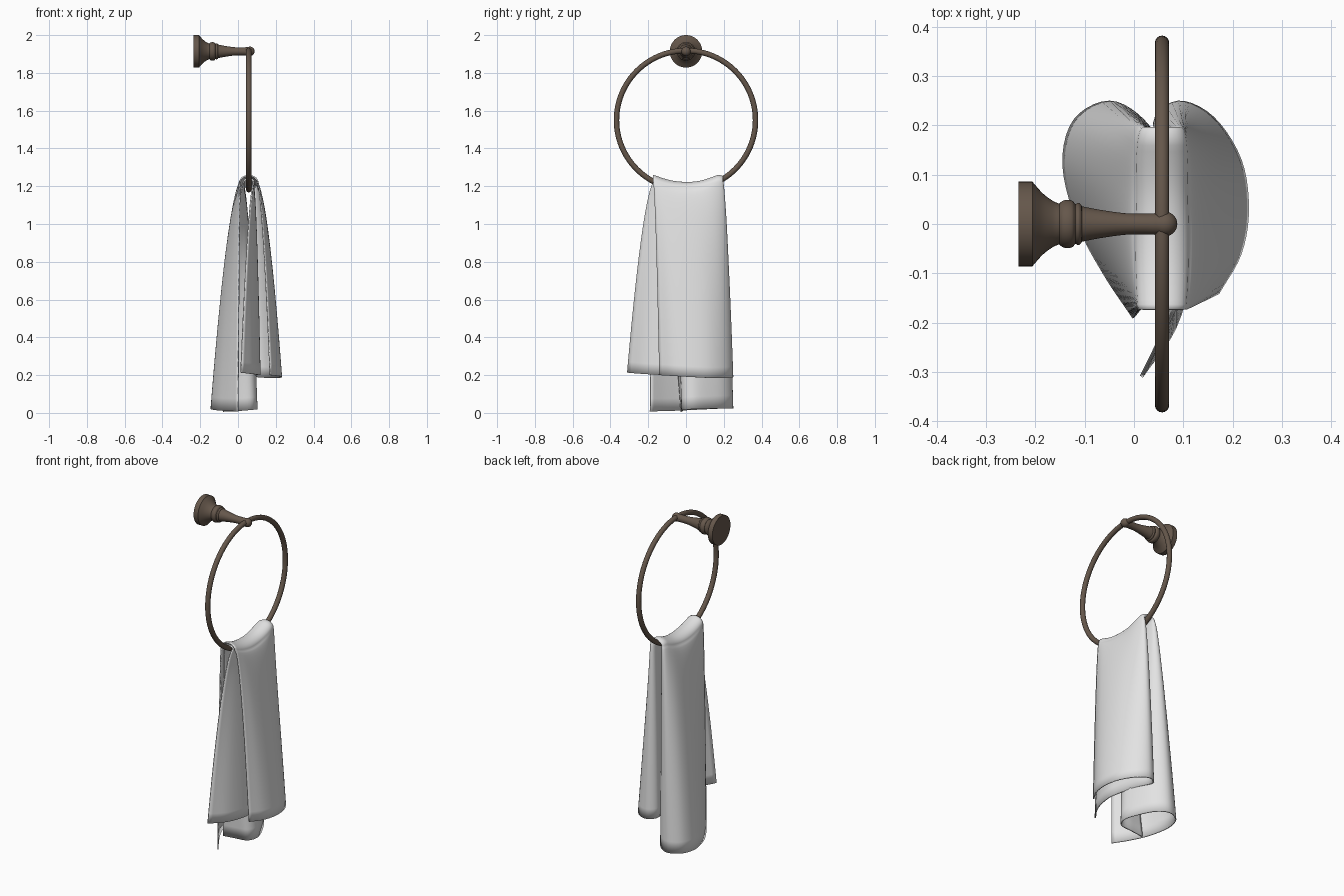
import bpy
import bmesh
import math
from mathutils import Vector

if "Cube" in bpy.data.objects:
    bpy.data.objects.remove(bpy.data.objects["Cube"])

RING_X, RING_Z, RING_R, TUBE = 0.057, 1.55, 0.368, 0.0145
MOUNT_Z = 1.914


def material(name, color):
    mat = bpy.data.materials.new(name)
    mat.use_nodes = True
    mat.diffuse_color = color
    mat.node_tree.nodes["Principled BSDF"].inputs["Base Color"].default_value = color
    return mat


bronze = material("dark bronze", (0.13, 0.095, 0.07, 1))
cloth = material("white cloth", (0.77, 0.77, 0.77, 1))


def finish(obj, mat, angle):
    obj.data.materials.clear()
    obj.data.materials.append(mat)
    bpy.ops.object.select_all(action="DESELECT")
    obj.select_set(True)
    bpy.context.view_layer.objects.active = obj
    bpy.ops.object.shade_smooth_by_angle(angle=math.radians(angle))


def object_from(bm, name):
    mesh = bpy.data.meshes.new(name)
    bm.to_mesh(mesh)
    bm.free()
    obj = bpy.data.objects.new(name, mesh)
    bpy.context.collection.objects.link(obj)
    return obj


def spline(points, steps):
    """Catmull-Rom samples through control points."""
    pts = [Vector(p) for p in points]
    pts = [2 * pts[0] - pts[1]] + pts + [2 * pts[-1] - pts[-2]]
    out = []
    for a, b, c, d in zip(pts, pts[1:], pts[2:], pts[3:]):
        for i in range(steps):
            t = i / steps
            out.append(0.5 * (2 * b + (c - a) * t + (2 * a - 5 * b + 4 * c - d) * t ** 2
                              + (3 * b - a - 3 * c + d) * t ** 3))
    return out + [pts[-2]]


# Hanging ring
bpy.ops.mesh.primitive_torus_add(
    major_segments=96, minor_segments=16, major_radius=RING_R, minor_radius=TUBE,
    location=(RING_X, 0, RING_Z), rotation=(0, math.pi / 2, 0))
ring = bpy.context.object
ring.name = "ring"
finish(ring, bronze, 60)

# Wall mount: turned profile (x, radius) ending in a ball
flange = [(-0.235, 0), (-0.235, 0.086), (-0.206, 0.086)]
neck = spline([(-0.204, 0.083), (-0.185, 0.062), (-0.165, 0.047), (-0.151, 0.041)], 4)
bead = spline([(-0.151, 0.042), (-0.145, 0.047), (-0.135, 0.049), (-0.125, 0.047),
               (-0.12, 0.041)], 3)
collar = spline([(-0.119, 0.04), (-0.113, 0.043), (-0.107, 0.039)], 3)
arm = spline([(-0.106, 0.036), (-0.07, 0.029), (-0.02, 0.022), (0.02, 0.021),
              (0.045, 0.022)], 4)
ball = [(0.063 - 0.025 * math.cos(a), 0.025 * math.sin(a))
        for a in [math.radians(60 + 15 * i) for i in range(9)]]
profile = flange + neck + bead + collar + arm + ball
bm = bmesh.new()
verts = [bm.verts.new((x, 0, MOUNT_Z + r)) for x, r in profile]
edges = [bm.edges.new(pair) for pair in zip(verts, verts[1:])]
bmesh.ops.spin(bm, geom=verts + edges, cent=(0, 0, MOUNT_Z), axis=(1, 0, 0),
               angle=math.tau, steps=40, use_duplicate=False)
bmesh.ops.remove_doubles(bm, verts=bm.verts, dist=0.0002)
bmesh.ops.recalc_face_normals(bm, faces=bm.faces)
finish(object_from(bm, "wall_mount"), bronze, 40)

# Towel cross-sections, from the outer free edge round the fold to the inner one
STEPS = 5
# Over the ring: (distance from ring centreline, y)
top = spline([(0.046, -0.174), (0.05, -0.12), (0.052, -0.03), (0.05, 0.06), (0.05, 0.135),
              (0.043, 0.188), (0.029, 0.184), (0.026, 0.12), (0.026, 0.04),
              (0.026, -0.04), (0.026, -0.11), (0.027, -0.17)], STEPS)
# Lower hems: (x, y, z)
front_hem = spline([(0.17, -0.14, 0.2), (0.215, -0.06, 0.195), (0.23, 0.03, 0.19),
                    (0.215, 0.13, 0.185), (0.16, 0.215, 0.185), (0.09, 0.247, 0.19),
                    (0.042, 0.205, 0.195), (0.075, 0.11, 0.2), (0.105, 0, 0.2),
                    (0.115, -0.09, 0.2), (0.083, -0.21, 0.205), (0.015, -0.31, 0.213)], STEPS)
back_hem = spline([(0, -0.19, 0.008), (-0.06, -0.1, 0.01), (-0.112, 0, 0.014),
                   (-0.142, 0.12, 0.02), (-0.12, 0.21, 0.024), (-0.05, 0.247, 0.024),
                   (0.018, 0.21, 0.024), (0.068, 0.13, 0.022), (0.1, 0.04, 0.02),
                   (0.075, -0.015, 0.016), (0, -0.02, 0.01), (-0.08, -0.025, 0.006)], STEPS)


def rest_height(y):
    """Height of the ring's centreline, levelling off at the towel's ends."""
    return RING_Z - math.sqrt(RING_R ** 2 - min(abs(y), 0.168) ** 2)


def drop_row(hem, side, t):
    """One row of a hanging half, flaring from the ring to its hem."""
    f = t ** 0.62
    row = []
    for (r, y), h in zip(top, hem):
        x0, z0 = RING_X + side * r, rest_height(y)
        row.append((x0 + (h.x - x0) * f, y + (h.y - y) * f, z0 + (h.z - z0) * t))
    return row


def arch_row(a):
    """One row of the part bent over the ring."""
    return [(RING_X + r * math.cos(a), y, rest_height(y) + 0.72 * r * math.sin(a))
            for r, y in top]


# Rows crowd towards the ring, where the cloth bends most
ROWS, ARCH = 28, 14
drops = [(i / ROWS) ** 1.6 for i in range(1, ROWS + 1)]
rows = [drop_row(front_hem, 1, t) for t in reversed(drops)]
rows += [arch_row(math.pi * i / ARCH) for i in range(ARCH + 1)]
rows += [drop_row(back_hem, -1, t) for t in drops]

# Towel sheet with thickness
bm = bmesh.new()
grid = [[bm.verts.new(p) for p in row] for row in rows]
for low, high in zip(grid, grid[1:]):
    for i in range(len(low) - 1):
        bm.faces.new((low[i], low[i + 1], high[i + 1], high[i]))
bmesh.ops.recalc_face_normals(bm, faces=bm.faces)
towel = object_from(bm, "towel")
thickness = towel.modifiers.new("thickness", "SOLIDIFY")
thickness.thickness = 0.007
thickness.offset = 0
finish(towel, cloth, 60)
